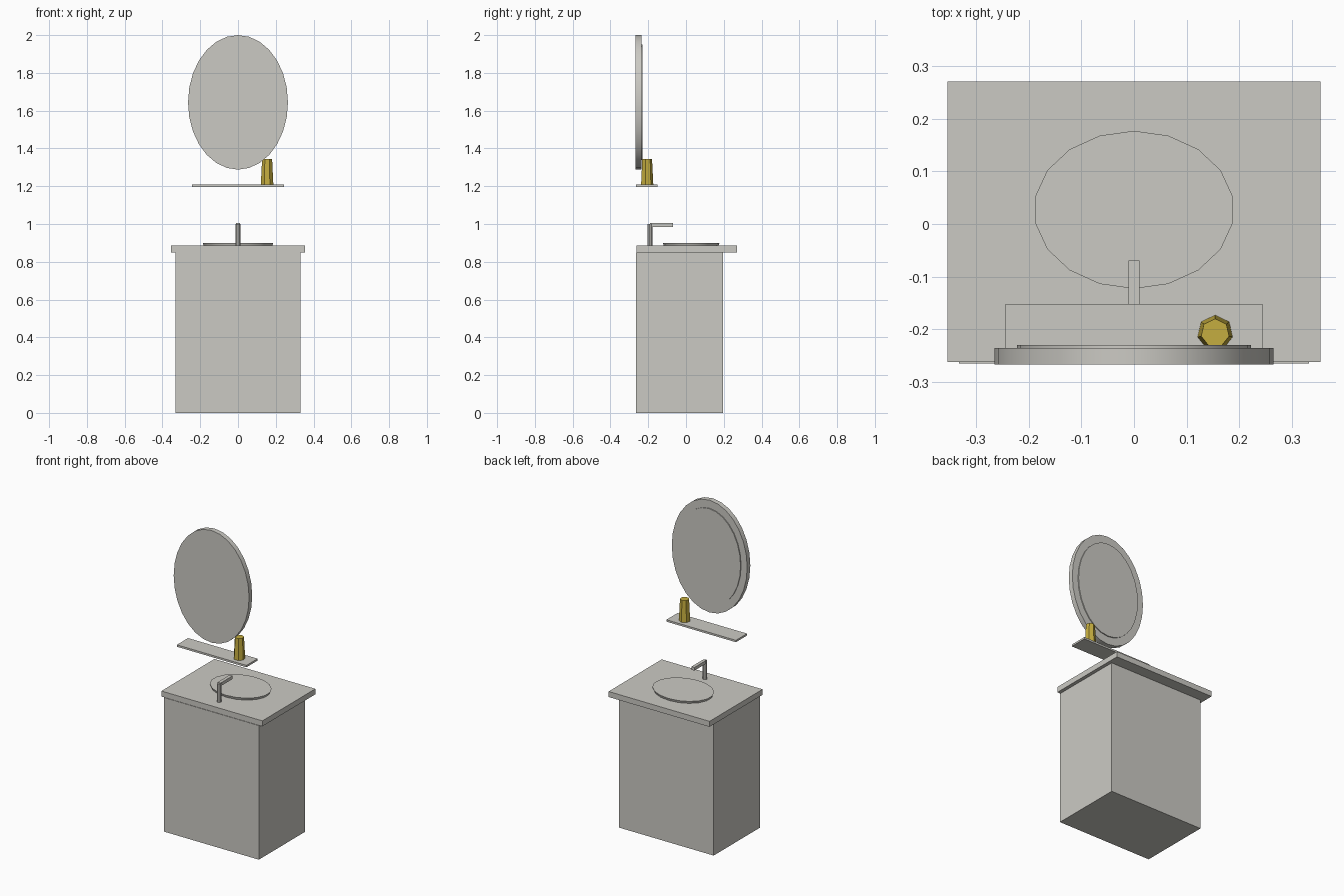
import bpy, math
from mathutils import Matrix

if "Cube" in bpy.data.objects:
    bpy.data.objects.remove(bpy.data.objects["Cube"])


def material(name, rgb):
    m = bpy.data.materials.new(name)
    m.diffuse_color = (*rgb, 1)
    m.use_nodes = True
    m.node_tree.nodes["Principled BSDF"].inputs["Base Color"].default_value = m.diffuse_color
    return m


GREY = material("warm_grey", (0.60, 0.59, 0.55))
GOLD = material("gold", (0.56, 0.42, 0.05))


def finish(name, mat, smooth):
    ob = bpy.context.object
    ob.name = ob.data.name = name
    ob.data.materials.append(mat)
    if smooth:
        bpy.ops.object.shade_smooth_by_angle(angle=math.radians(35))
    return ob


def box(name, x, y, z, mat=GREY):
    """Box from (min, max) ranges."""
    bpy.ops.mesh.primitive_cube_add(size=1)
    ob = finish(name, mat, False)
    centre = [(a + b) / 2 for a, b in (x, y, z)]
    size = [b - a for a, b in (x, y, z)]
    ob.data.transform(Matrix.LocRotScale(centre, None, size))
    return ob


def disc(name, centre, rx, ry, depth, sides, taper=1.0, upright=False, mat=GREY, smooth=True):
    """Elliptical (optionally tapered) cylinder; taper = top radius / bottom radius."""
    bpy.ops.mesh.primitive_cone_add(vertices=sides, radius1=1, radius2=taper, depth=1)
    ob = finish(name, mat, smooth)
    m = Matrix.Diagonal((rx, ry, depth, 1))
    if upright:
        m = Matrix.Rotation(math.radians(90), 4, 'X') @ m
    ob.data.transform(Matrix.Translation(centre) @ m)
    return ob


# Cabinet and countertop
box("cabinet", (-0.332, 0.332), (-0.265, 0.197), (0, 0.85))
box("countertop", (-0.354, 0.354), (-0.262, 0.27), (0.85, 0.885))

# Sink basin, narrowing downwards into the countertop
disc("sink_basin", (0, 0.027, 0.877), 0.17, 0.134, 0.046, 18, taper=0.19 / 0.17)

# Tap
disc("tap_post", (0, -0.19, 0.94), 0.0135, 0.0135, 0.12, 10)
box("tap_spout", (-0.0105, 0.0105), (-0.19, -0.069), (0.985, 1.005))

# Shelf and cup
box("shelf", (-0.244, 0.244), (-0.264, -0.152), (1.196, 1.208))
disc("cup", (0.154, -0.207, 1.276), 0.034, 0.034, 0.136, 7, taper=0.8, mat=GOLD, smooth=False)

# Wall mirror: frame and glass
disc("mirror_frame", (0, -0.251, 1.644), 0.2645, 0.356, 0.0315, 28, upright=True)
disc("mirror_glass", (0, -0.2325, 1.644), 0.222, 0.305, 0.006, 28, upright=True)
